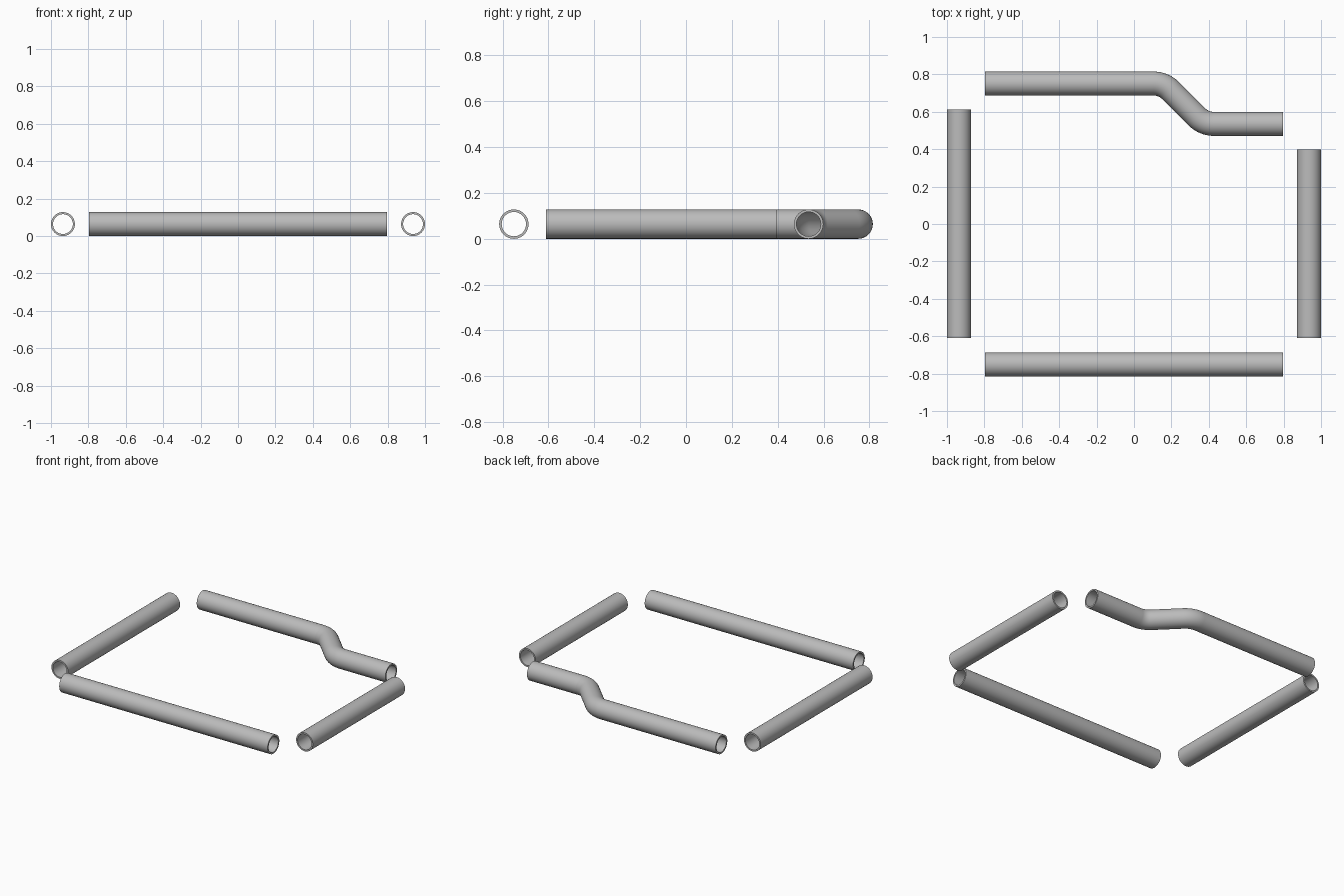
import bpy
import bmesh
from math import cos, sin, pi, tan, radians
from mathutils import Vector

cube = bpy.data.objects.get("Cube")
if cube:
    bpy.data.objects.remove(cube, do_unlink=True)

R_OUT, R_IN, SIDES = 0.064, 0.053, 48
BEND_R, BEND_STEPS = 0.13, 10

steel = bpy.data.materials.new("grey steel")
steel.use_nodes = True
grey = (0.5, 0.5, 0.5, 1)
steel.diffuse_color = grey
steel.node_tree.nodes["Principled BSDF"].inputs["Base Color"].default_value = grey


def rounded_path(points):
    """Replace each inner corner with a circular bend; return (point, tangent) pairs."""
    pts = [Vector((x, y, R_OUT)) for x, y in points]
    path = [(pts[0], (pts[1] - pts[0]).normalized())]
    for a, b, c in zip(pts, pts[1:], pts[2:]):
        d0, d1 = (b - a).normalized(), (c - b).normalized()
        angle = d0.angle(d1)
        start = b - d0 * BEND_R * tan(angle / 2)
        side = (d1 - d0 * d0.dot(d1)).normalized()
        for i in range(BEND_STEPS + 1):
            t = angle * i / BEND_STEPS
            pos = start + d0 * BEND_R * sin(t) + side * BEND_R * (1 - cos(t))
            path.append((pos, d0 * cos(t) + side * sin(t)))
    path.append((pts[-1], (pts[-1] - pts[-2]).normalized()))
    return path


def pipe(name, points):
    """Hollow pipe swept along a flat path, with an open bore and ring-shaped ends."""
    bm = bmesh.new()
    up = Vector((0, 0, 1))
    walls = []
    for radius in (R_OUT, R_IN):
        rings = []
        for pos, tangent in rounded_path(points):
            across = tangent.cross(up)
            rings.append([bm.verts.new(pos + radius * (across * cos(a) + up * sin(a)))
                          for a in (2 * pi * i / SIDES for i in range(SIDES))])
        walls.append(rings)
    outer, inner = walls
    pairs = list(zip(outer, outer[1:])) + list(zip(inner, inner[1:]))
    pairs += [(outer[0], inner[0]), (outer[-1], inner[-1])]
    for r0, r1 in pairs:
        for i in range(SIDES):
            j = (i + 1) % SIDES
            bm.faces.new((r0[i], r0[j], r1[j], r1[i]))
    bmesh.ops.recalc_face_normals(bm, faces=bm.faces)
    mesh = bpy.data.meshes.new(name)
    bm.to_mesh(mesh)
    bm.free()
    mesh.materials.append(steel)
    obj = bpy.data.objects.new(name, mesh)
    bpy.context.collection.objects.link(obj)
    bpy.ops.object.select_all(action='DESELECT')
    obj.select_set(True)
    bpy.context.view_layer.objects.active = obj
    bpy.ops.object.shade_smooth_by_angle(angle=radians(30))


# Straight pipes on three sides
pipe("front_pipe", [(-0.797, -0.751), (0.797, -0.751)])
pipe("right_pipe", [(-0.936, -0.61), (-0.936, 0.612)])
pipe("left_pipe", [(0.936, -0.61), (0.936, 0.397)])

# Offset pipe with two bends at the back
pipe("back_offset_pipe", [(-0.797, 0.751), (0.158, 0.751), (0.374, 0.535), (0.797, 0.535)])
